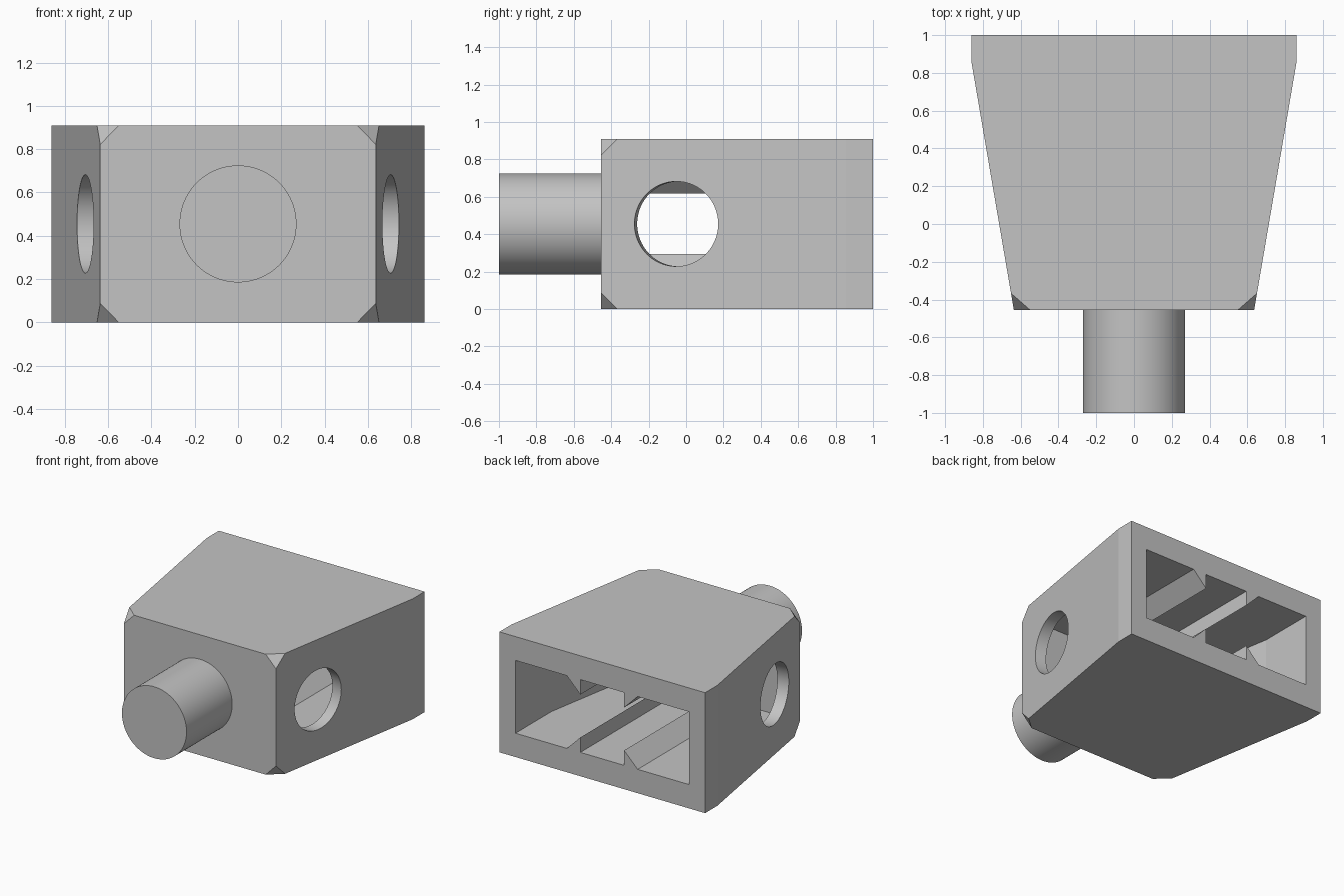
import bpy, bmesh, math
from mathutils import Vector, Matrix

cube = bpy.data.objects.get("Cube")
if cube:
    bpy.data.objects.remove(cube, do_unlink=True)

grey = bpy.data.materials.new("plain_grey")
grey.use_nodes = True
grey.diffuse_color = (0.55, 0.55, 0.55, 1)
grey.node_tree.nodes["Principled BSDF"].inputs["Base Color"].default_value = grey.diffuse_color

HEIGHT = 0.91
MID = HEIGHT / 2
BACK, FRONT = 1.0, -0.455
FLOOR, CEILING = 0.18, 0.73
TAPER = math.atan(0.172)


def add_object(name, bm):
    bmesh.ops.recalc_face_normals(bm, faces=bm.faces)
    mesh = bpy.data.meshes.new(name)
    bm.to_mesh(mesh)
    bm.free()
    mesh.materials.append(grey)
    obj = bpy.data.objects.new(name, mesh)
    bpy.context.collection.objects.link(obj)
    return obj


def prism(points, offset):
    """Extrude a closed outline along an offset."""
    bm = bmesh.new()
    face = bm.faces.new([bm.verts.new(p) for p in points])
    grown = bmesh.ops.extrude_face_region(bm, geom=[face])["geom"]
    bmesh.ops.translate(bm, vec=offset, verts=[v for v in grown if isinstance(v, bmesh.types.BMVert)])
    return bm


def mirrored_plan(half, z):
    """Outline in plan from its +x half, mirrored to -x."""
    return [(x, y, z) for x, y in half] + [(-x, y, z) for x, y in reversed(half)]


def cylinder(name, radius, depth, centre, axis, segments=96):
    bm = bmesh.new()
    turn = Vector(axis).to_track_quat('Z', 'Y').to_matrix().to_4x4()
    bmesh.ops.create_cone(bm, cap_ends=True, segments=segments, radius1=radius, radius2=radius,
                          depth=depth, matrix=Matrix.Translation(centre) @ turn)
    return add_object(name, bm)


def cut(target, cutter):
    cutter.hide_render = True
    mod = target.modifiers.new("cut", 'BOOLEAN')
    mod.operation = 'DIFFERENCE'
    mod.solver = 'EXACT'
    mod.object = cutter
    bpy.context.view_layer.objects.active = target
    bpy.ops.object.modifier_apply(modifier=mod.name)
    bpy.data.objects.remove(cutter, do_unlink=True)


# Tapered housing with the four front corners sliced off
bm = prism(mirrored_plan([(0.636, FRONT), (0.86, 0.855), (0.86, BACK)], 0), (0, 0, HEIGHT))
for sx in (1, -1):
    for sz in (1, -1):
        top = MID + sz * MID
        a = Vector((sx * 0.55, FRONT, top))
        b = Vector((sx * 0.651, -0.367, top))
        c = Vector((sx * 0.636, FRONT, top - sz * 0.088))
        normal = (b - a).cross(c - a)
        if normal.dot(Vector((0, 0, MID)) - a) > 0:
            normal.negate()
        bmesh.ops.bisect_plane(bm, geom=bm.verts[:] + bm.edges[:] + bm.faces[:],
                               plane_co=a, plane_no=normal, clear_outer=True)
        bmesh.ops.holes_fill(bm, edges=[e for e in bm.edges if e.is_boundary])
housing = add_object("housing", bm)

# Hollow chamber open at the back
chamber = [(0.58, -0.27), (0.725, 0.57), (0.725, BACK + 0.1)]
cut(housing, add_object("chamber_cutter",
                        prism(mirrored_plan(chamber, FLOOR), (0, 0, CEILING - FLOOR))))

# Round holes drilled square to the tapered side walls
for side in (1, -1):
    axis = Vector((side * math.cos(TAPER), -math.sin(TAPER), 0))
    cut(housing, cylinder("side_hole_cutter", 0.227, 0.3, (side * 0.704, -0.052, MID), axis))

# Wedge rails running along the chamber floor and ceiling
for side, side_name in ((1, "left"), (-1, "right")):
    for base, step, level in ((FLOOR, 0.113, "lower"), (CEILING, -0.113, "upper")):
        outline = [(side * x, BACK, z) for x, z in
                   ((0.183, base), (0.183, base + step), (0.296, base))]
        add_object(f"{level}_{side_name}_rail", prism(outline, (0, -0.27 - BACK, 0)))

# Front shaft
shaft = cylinder("shaft", 0.27, 1 + FRONT, (0, (FRONT - 1) / 2, MID), (0, 1, 0))

# Smooth the round surfaces, keep the edges sharp
bpy.ops.object.select_all(action='DESELECT')
for obj in (housing, shaft):
    obj.select_set(True)
bpy.context.view_layer.objects.active = housing
bpy.ops.object.shade_smooth_by_angle(angle=math.radians(8))
